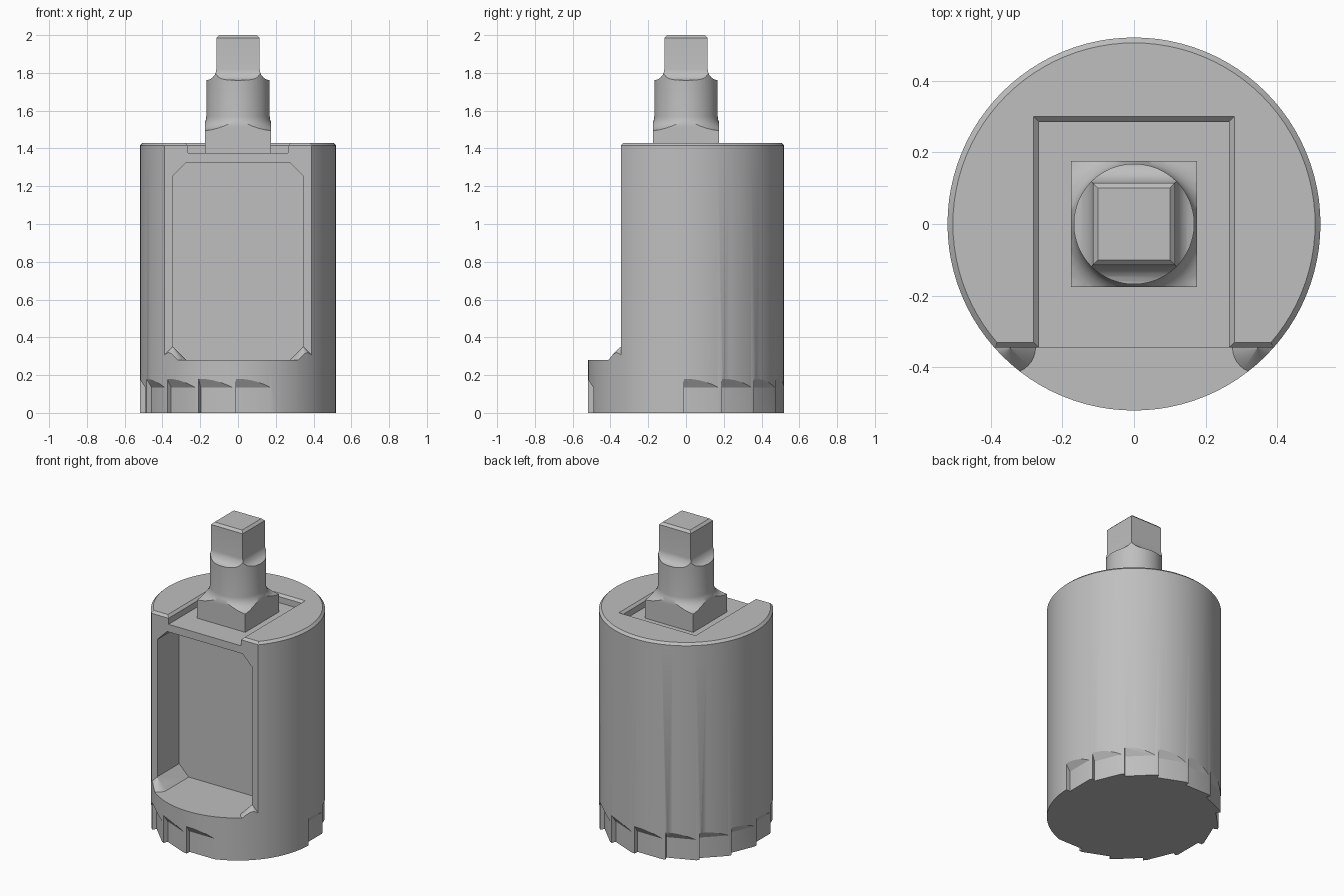
import bpy, bmesh, math
from mathutils import Matrix

cube = bpy.data.objects.get("Cube")
if cube:
    bpy.data.objects.remove(cube, do_unlink=True)

steel = bpy.data.materials.new("grey steel")
steel.use_nodes = True
COLOUR = (0.52, 0.52, 0.52, 1)
steel.diffuse_color = COLOUR
steel.node_tree.nodes["Principled BSDF"].inputs["Base Color"].default_value = COLOUR

R = 0.52          # body radius
FRONT = -0.345    # flat front face
SHELF = 0.28      # floor of the window
BEVEL = 0.07      # window corner chamfer


def loft(bm, loops):
    """Closed solid through loops with equal point counts."""
    rows = [[bm.verts.new(p) for p in loop] for loop in loops]
    n = len(rows[0])
    faces = [bm.faces.new((a[i], a[(i + 1) % n], b[(i + 1) % n], b[i]))
             for a, b in zip(rows, rows[1:]) for i in range(n)]
    faces += [bm.faces.new(rows[0]), bm.faces.new(rows[-1])]
    bmesh.ops.recalc_face_normals(bm, faces=faces)
    return [v for row in rows for v in row]


def make(name, *solids):
    bm = bmesh.new()
    for loops, matrix in solids:
        bmesh.ops.transform(bm, matrix=matrix, verts=loft(bm, loops))
    mesh = bpy.data.meshes.new(name)
    bm.to_mesh(mesh)
    bm.free()
    mesh.materials.append(steel)
    obj = bpy.data.objects.new(name, mesh)
    bpy.context.collection.objects.link(obj)
    return obj


def turned(profile, n=96):
    """Rings for a (radius, height) profile."""
    return [[(r * math.cos(2 * math.pi * i / n), r * math.sin(2 * math.pi * i / n), z)
             for i in range(n)] for r, z in profile]


def squared(profile):
    """Square sections for a (half width, height) profile."""
    return [[(-w, -w, z), (w, -w, z), (w, w, z), (-w, w, z)] for w, z in profile]


def combine(obj, cutter, operation="DIFFERENCE"):
    mod = obj.modifiers.new("cut", "BOOLEAN")
    mod.operation, mod.solver, mod.object = operation, "EXACT", cutter
    bpy.context.view_layer.objects.active = obj
    bpy.ops.object.modifier_apply(modifier=mod.name)
    bpy.data.objects.remove(cutter, do_unlink=True)


def smooth(obj):
    bpy.ops.object.select_all(action="DESELECT")
    obj.select_set(True)
    bpy.context.view_layer.objects.active = obj
    bpy.ops.object.shade_smooth_by_angle(angle=math.radians(30))


ID = Matrix.Identity(4)

# Body with a chamfered top rim
body = make("cutter_body", (turned([(R, 0), (R, 1.415), (R - 0.015, 1.43)]), ID))

# Flat front, leaving conical corners on the shelf
side = [(FRONT, SHELF), (FRONT, 1.415), (FRONT + 0.015, 1.43),
        (FRONT + 0.015, 1.6), (-0.8, 1.6), (-0.8, SHELF)]
front_cut = make("front_cut", ([[(x, y, z) for y, z in side] for x in (-0.8, 0.8)], ID))
cone = turned([(BEVEL + 0.05, SHELF - 0.05), (0.001, SHELF + BEVEL)], 32)
combine(front_cut, make("shelf_corners", *[
    (cone, Matrix.Translation((s * 0.345, FRONT, 0))) for s in (-1, 1)]))
combine(body, front_cut)

# Window pocket with chamfered corners
w, top = 0.345, 1.325
half = [(w - BEVEL, SHELF), (w, SHELF + BEVEL), (w, top - BEVEL), (w - BEVEL, top)]
outline = half + [(-x, z) for x, z in reversed(half)]
combine(body, make("window_cut", ([[(x, y, z) for x, z in outline] for y in (-0.43, -0.12)], ID)))

# Recess in the top, open to the front
sections = [(0, 1.375), (0, 1.415), (0.085, 1.5)]
combine(body, make("recess_cut", ([[(-0.265 - d, -0.7, z), (0.265 + d, -0.7, z),
                                    (0.265 + d, 0.285 + d, z), (-0.265 - d, 0.285 + d, z)]
                                   for d, z in sections], ID)))

# Saw teeth round the bottom edge
depth = R - 0.029
notch = [(depth, -0.05), (depth, 0.135), (R, 0.18), (R + 0.029, 0.225), (R + 0.029, -0.05)]
notch_loops = [[(x, y, z) for x, z in notch] for y in (-0.01, 0.18)]
combine(body, make("teeth_cut", *[
    (notch_loops, Matrix.Rotation(math.radians(22.5 * k), 4, "Z")) for k in range(13)]))
smooth(body)

# Shank: square foot, round neck, square drive end
arc = [math.radians(15 * i) for i in range(7)]
flats = [(0.175, 1.365)]
flats += [(0.175 - 0.06 * math.sin(t), 1.82 - 0.06 * math.cos(t)) for t in arc]
flats += [(0.115, 1.985), (0.1, 2)]
rounds = [(0.27, 1.3), (0.27, 1.494)]
rounds += [(0.25 - 0.082 * math.sin(t), 1.57 - 0.075 * math.cos(t)) for t in arc]
rounds += [(0.168, 2.1)]
shank = make("drive_shank", (squared(flats), ID))
combine(shank, make("shank_round", (turned(rounds, 64), ID)), "INTERSECT")
smooth(shank)
